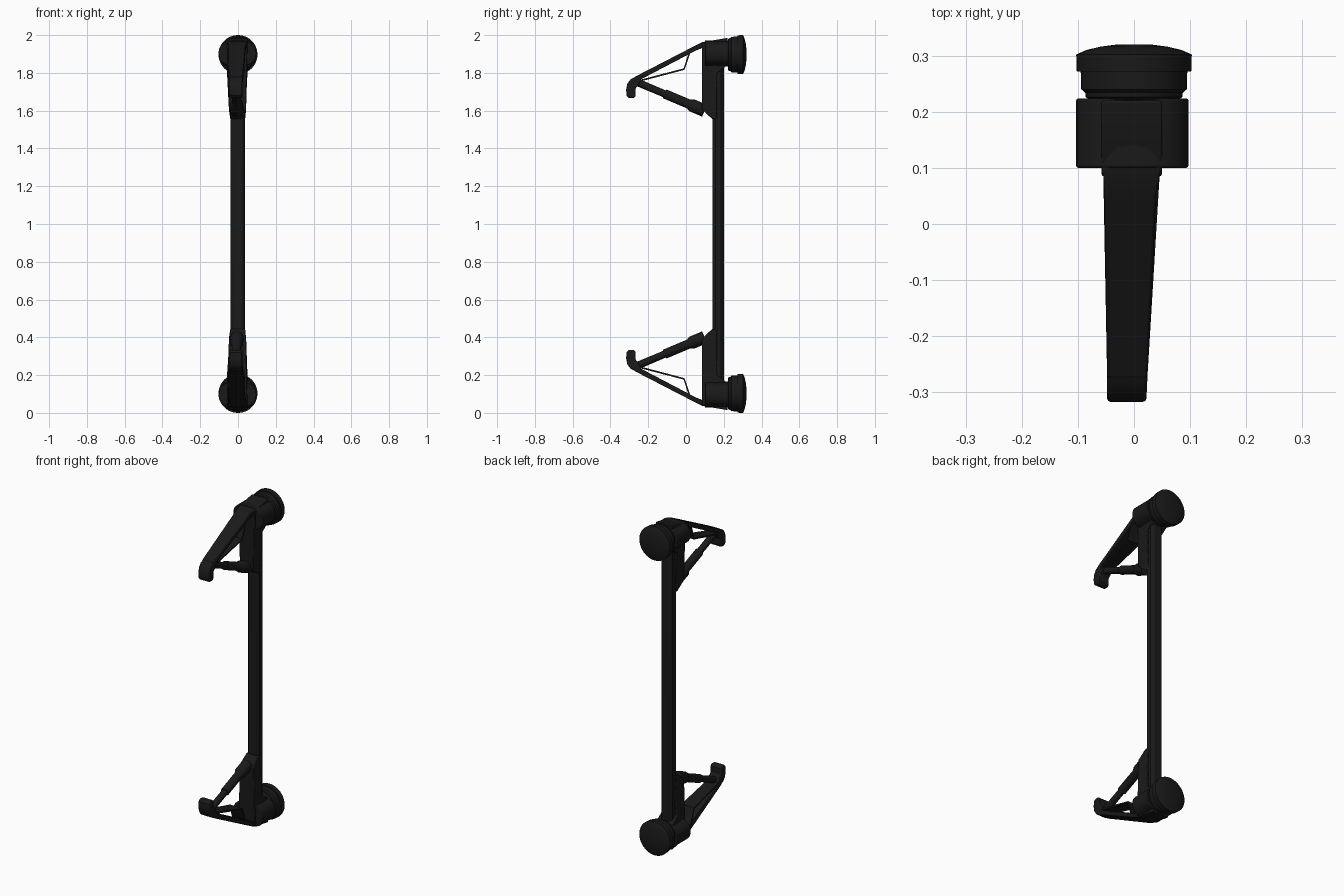
import bpy, bmesh, math
from mathutils import Vector

if "Cube" in bpy.data.objects:
    bpy.data.objects.remove(bpy.data.objects["Cube"])

mat = bpy.data.materials.new("black_plastic")
mat.diffuse_color = (0.01, 0.01, 0.01, 1)
mat.use_nodes = True
mat.node_tree.nodes["Principled BSDF"].inputs["Base Color"].default_value = mat.diffuse_color


def finish(name, bm, mirror=True, bevel=0.0):
    """Store in world coordinates, with the origin at mid height for mirroring."""
    bmesh.ops.recalc_face_normals(bm, faces=bm.faces)
    bmesh.ops.translate(bm, verts=bm.verts, vec=(0, 0, -1))
    me = bpy.data.meshes.new(name)
    bm.to_mesh(me)
    bm.free()
    me.materials.append(mat)
    ob = bpy.data.objects.new(name, me)
    ob.location.z = 1
    bpy.context.collection.objects.link(ob)
    if bevel:
        b = ob.modifiers.new("bevel", 'BEVEL')
        b.width, b.segments, b.limit_method = bevel, 2, 'ANGLE'
        b.angle_limit = math.radians(40)
    if mirror:
        m = ob.modifiers.new("mirror", 'MIRROR')
        m.use_axis = (False, False, True)
        m.use_mirror_merge = False
    bpy.ops.object.select_all(action='DESELECT')
    bpy.context.view_layer.objects.active = ob
    ob.select_set(True)
    bpy.ops.object.shade_smooth_by_angle(angle=math.radians(35))
    return ob


def loft(name, rings, mirror=True, bevel=0.0):
    bm = bmesh.new()
    vs = [[bm.verts.new(p) for p in r] for r in rings]
    n = len(vs[0])
    for a, b in zip(vs, vs[1:]):
        for i in range(n):
            j = (i + 1) % n
            bm.faces.new((a[i], a[j], b[j], b[i]))
    bm.faces.new(vs[0])
    bm.faces.new(vs[-1])
    return finish(name, bm, mirror, bevel)


def arm_sides(y, z):
    """The arm narrows forward, only its right edge slants."""
    if y > 0.05:
        k = min((y - 0.05) / 0.05, 1)
        return -0.048 - 0.011 * k, 0.039 + 0.011 * k
    return -0.048, 0.022 + 0.017 * (y + 0.315) / 0.365


def body_sides(y, z):
    k = max(0, min((1.66 - z) / 0.1, 1))
    return -0.058 + 0.017 * k, 0.05 - 0.012 * k


def prism(name, outline, sides, bevel=0.004):
    left = [(sides(y, z)[0], y, z) for y, z in outline]
    right = [(sides(y, z)[1], y, z) for y, z in outline]
    return loft(name, [left, right], bevel=bevel)


def strip(path, t):
    """Closed outline of constant thickness around a path."""
    up, down = [], []
    for i, p in enumerate(path):
        a, b = Vector(path[max(i - 1, 0)]), Vector(path[min(i + 1, len(path) - 1)])
        d = (b - a).normalized()
        n = Vector((-d.y, d.x)) * t / 2
        up.append(tuple(Vector(p) + n))
        down.append(tuple(Vector(p) - n))
    return up + down[::-1]


def lathe(name, start, end, profile, n=32):
    s, e = Vector(start), Vector(end)
    d = (e - s).normalized()
    u = Vector((1, 0, 0))
    v = d.cross(u)
    ang = [2 * math.pi * i / n for i in range(n)]
    return loft(name, [[s + d * t + (u * math.cos(a) + v * math.sin(a)) * r for a in ang]
                       for t, r in profile])


# Long upright with chamfered corners
sec = [(-.04, .155), (-.028, .14), (.025, .14), (.037, .155),
       (.037, .185), (.025, .20), (-.028, .20), (-.04, .185)]
loft("main_pole", [[(x, y, z) for x, y in sec] for z in (0.06, 1.94)], mirror=False, bevel=0.004)

# Round pads at the back of each end
lathe("end_pad", (0, 0.222, 1.897), (0, 0.32, 1.897),
      [(0, .08), (.004, .086), (.012, .087), (.018, .094), (.05, .095), (.05, .102),
       (.08, .103), (.088, .085), (.094, .06), (.098, .03)], 48)

# Oval housing carrying each pad
oval = []
for i in range(32):
    a = 2 * math.pi * i / 32
    c, s = math.cos(a), math.sin(a)
    oval.append((-.003 + .1 * math.copysign(abs(c) ** .8, c), 1.903 + .069 * math.copysign(abs(s) ** .8, s)))
loft("pad_housing", [[(x, y, z) for x, z in oval] for y in (.1, .224)], bevel=0.004)

# Body block wrapped over the pole, with the sloped head cap
prism("end_body", [(.085, 1.955), (.10, 1.965), (.22, 1.985), (.22, 1.86), (.205, 1.83), (.165, 1.80),
                   (.165, 1.56), (.14, 1.555), (.118, 1.575), (.085, 1.605)], body_sides)

# Folding arm: upper plate, thin inner plate, hooked tip
prism("arm_plate", [(.11, 1.967), (.085, 1.962), (.05, 1.945), (-.275, 1.777), (-.265, 1.752),
                    (.05, 1.917), (.11, 1.942)], arm_sides)
prism("inner_plate", strip([(-.25, 1.757), (-.01, 1.82), (.02, 1.912), (.045, 1.932)], .009),
      arm_sides, 0)
prism("arm_hook", [(-.262, 1.782), (-.295, 1.765), (-.311, 1.742), (-.317, 1.712), (-.315, 1.68),
                   (-.303, 1.667), (-.275, 1.667), (-.267, 1.678), (-.268, 1.718), (-.25, 1.735),
                   (-.235, 1.765)], arm_sides, .006)

# Telescopic strut from the hook to the body
lathe("strut", (-.012, -.27, 1.755), (-.005, .11, 1.595),
      [(0, .02), (.17, .019), (.17, .025), (.31, .025), (.325, .034), (.40, .034)], 24)
